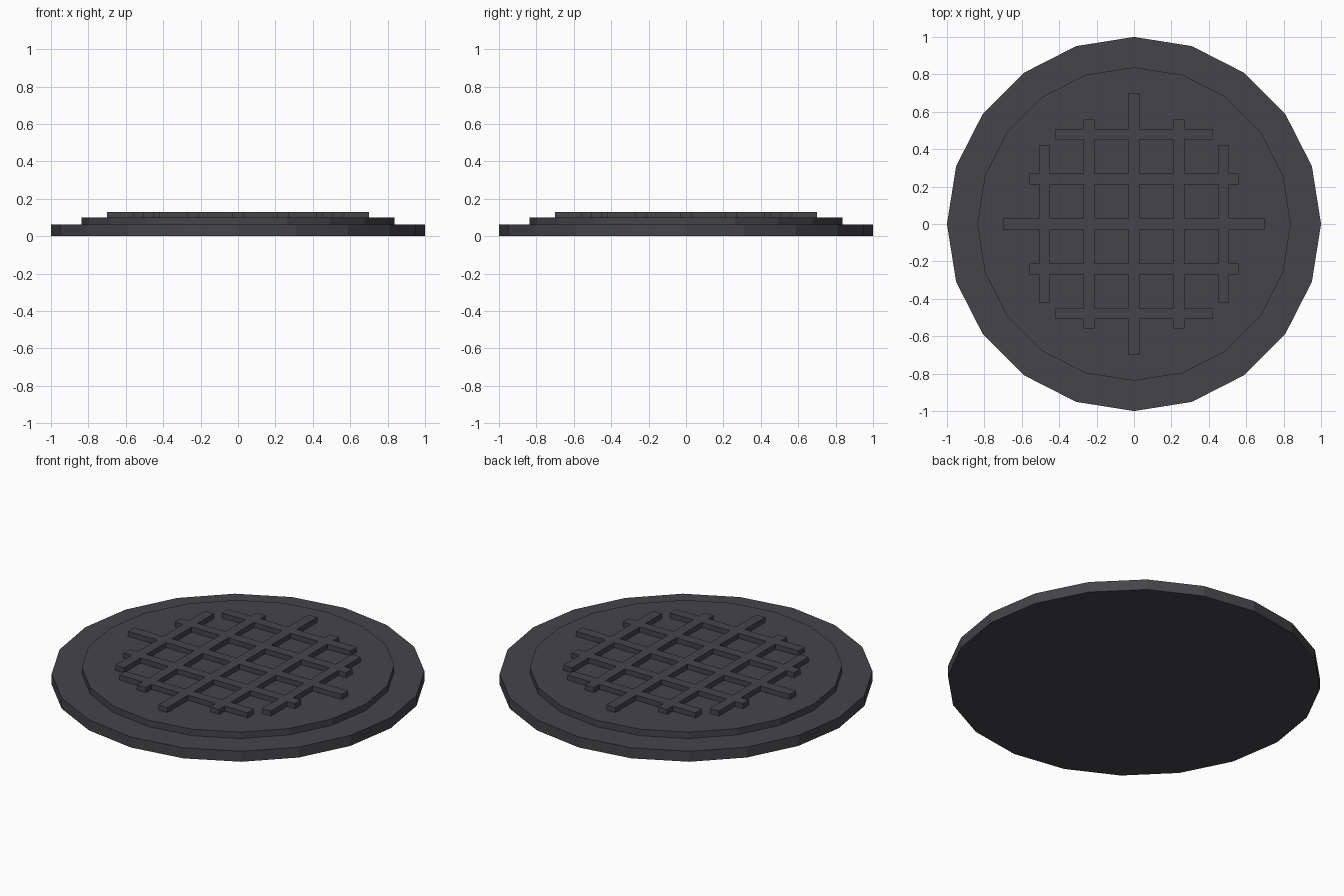
import bpy

if "Cube" in bpy.data.objects:
    bpy.data.objects.remove(bpy.data.objects["Cube"])

iron = bpy.data.materials.new("dark cast iron")
iron.diffuse_color = (0.06, 0.06, 0.068, 1)
iron.use_nodes = True
iron.node_tree.nodes["Principled BSDF"].inputs["Base Color"].default_value = iron.diffuse_color


def finish(name):
    obj = bpy.context.object
    obj.name = name
    obj.data.materials.append(iron)
    return obj


def disc(name, radius, z0, z1):
    bpy.ops.mesh.primitive_cylinder_add(vertices=20, radius=radius, depth=z1 - z0,
                                        location=(0, 0, (z0 + z1) / 2))
    return finish(name)


def bar(name, x, y, sx, sy, z0=0.10, z1=0.13):
    bpy.ops.mesh.primitive_cube_add(size=1, location=(x, y, (z0 + z1) / 2))
    bpy.context.object.scale = (sx, sy, z1 - z0)
    bpy.ops.object.transform_apply(location=False, rotation=False, scale=True)
    return finish(name)


# Outer rim and raised lid
disc("outer_rim", 1.0, 0, 0.062)
disc("raised_lid", 0.838, 0.062, 0.10)

# Raised grip grid: bars get shorter away from the centre
WIDTH = 0.058
for i in range(-2, 3):
    offset = i * 0.24
    length = (1.4, 1.12, 0.84)[abs(i)]
    bar(f"cross_bar_{i + 3}", 0, offset, length, WIDTH)
    bar(f"long_bar_{i + 3}", offset, 0, WIDTH, length)
